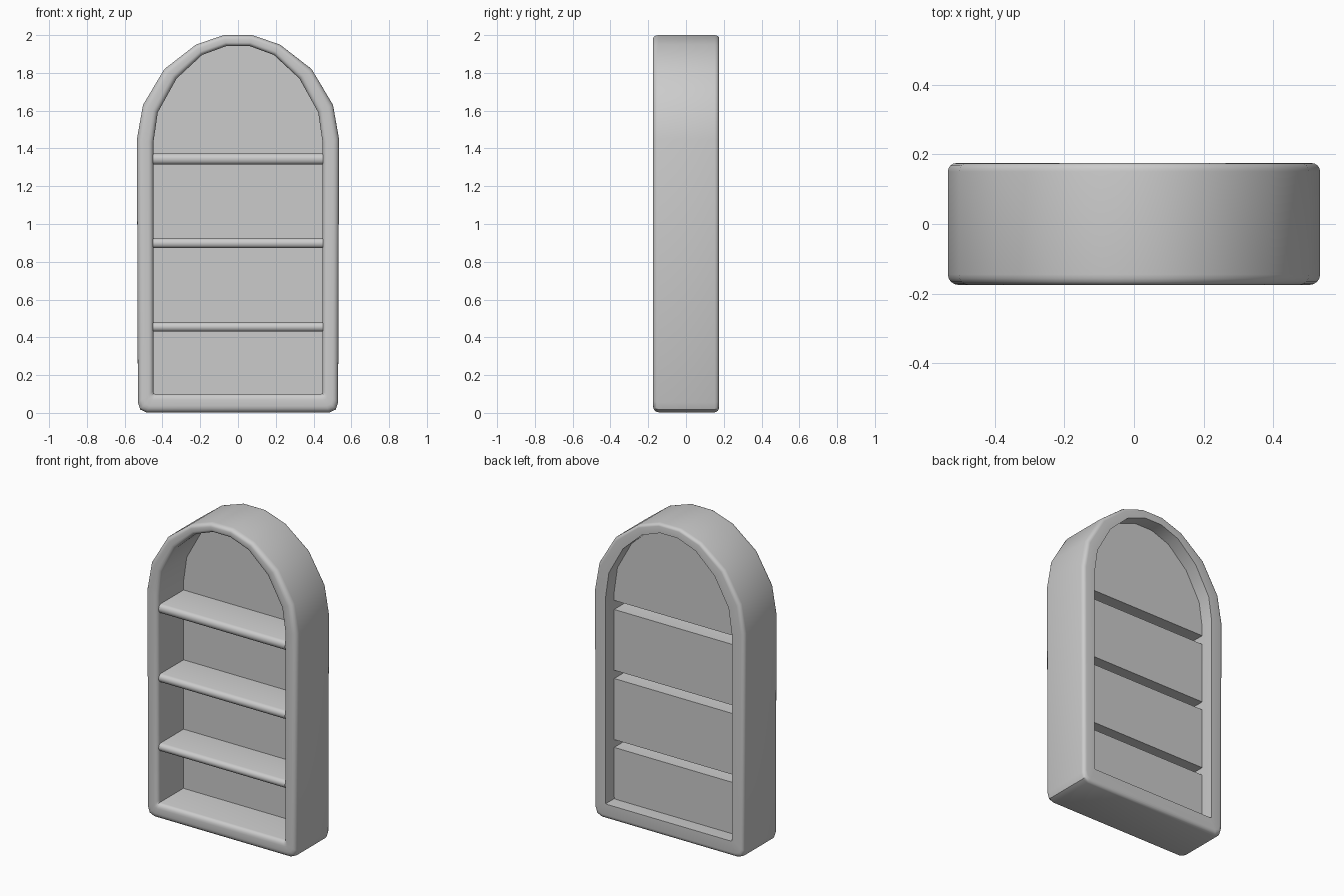
import bpy, bmesh, math

if "Cube" in bpy.data.objects:
    bpy.data.objects.remove(bpy.data.objects["Cube"])

Y_FRONT, Y_BACK, Y_PANEL = -0.175, 0.175, 0.088
SHELVES = [(0.43, 0.48), (0.872, 0.925), (1.315, 1.373)]


def make_object(name, verts, faces, recalc=True):
    bm = bmesh.new()
    vs = [bm.verts.new(v) for v in verts]
    for f in faces:
        bm.faces.new([vs[i] for i in f])
    if recalc:
        bmesh.ops.recalc_face_normals(bm, faces=bm.faces)
    me = bpy.data.meshes.new(name)
    bm.to_mesh(me)
    bm.free()
    ob = bpy.data.objects.new(name, me)
    bpy.context.collection.objects.link(ob)
    bpy.context.view_layer.objects.active = ob
    ob.select_set(True)
    bpy.ops.object.shade_smooth_by_angle(angle=math.radians(35))
    ob.select_set(False)
    return ob


def mirrored(half):
    return half + [(-x, z) for x, z in reversed(half)]


# Right half of the arch outlines, from bottom to top
outer = mirrored([(0.485, 0.003), (0.518, 0.018), (0.53, 0.055), (0.535, 1.45),
                  (0.503, 1.63), (0.39, 1.82), (0.222, 1.95), (0.075, 2.0)])
inner = mirrored([(0.435, 0.1), (0.447, 0.102), (0.448, 0.115), (0.448, 1.43),
                  (0.425, 1.59), (0.325, 1.77), (0.19, 1.895), (0.062, 1.942)])


# Frame: rounded cross-section (t = 0 inner, 1 outer) swept around the arch
def corner(t, y, rt, ry, a0, n=4):
    return [(t + rt * math.cos(math.radians(a0 + 90 * i / n)),
             y + ry * math.sin(math.radians(a0 + 90 * i / n))) for i in range(n + 1)]


section = (corner(0.32, Y_FRONT + 0.025, 0.32, 0.025, 180)
           + corner(0.65, Y_FRONT + 0.03, 0.35, 0.03, 270)
           + corner(0.72, Y_BACK - 0.024, 0.28, 0.024, 0)
           + [(0.0, Y_BACK)])
n, m = len(outer), len(section)
verts = [(ix + (ox - ix) * t, y, iz + (oz - iz) * t)
         for (ix, iz), (ox, oz) in zip(inner, outer) for t, y in section]
faces = [(i * m + j, i * m + (j + 1) % m,
          ((i + 1) % n) * m + (j + 1) % m, ((i + 1) % n) * m + j)
         for i in range(n) for j in range(m)]
make_object("arched_frame", verts, faces)

# Shelves: folded boards with a rounded front, open at the back
for k, (z0, z1) in enumerate(SHELVES):
    r, zc = (z1 - z0) / 2, (z0 + z1) / 2
    prof = [(Y_PANEL, z0)]
    for i in range(7):
        a = math.radians(-90 - 30 * i)
        prof.append((-0.14 + 0.024 * math.cos(a), zc + r * math.sin(a)))
    prof.append((Y_PANEL, z1))
    verts = [(x, y, z) for x in (-0.449, 0.449) for y, z in prof]
    p = len(prof)
    make_object(f"shelf_{k + 1}", verts,
                [(i, i + 1, p + i + 1, p + i) for i in range(p - 1)])

# Back panels: one per compartment, leaving the shelf grooves open behind
levels = [0.1] + [z for s in SHELVES for z in s]
for k in range(3):
    z0, z1 = levels[2 * k], levels[2 * k + 1]
    make_object(f"back_panel_{k + 1}",
                [(-0.449, Y_PANEL, z0), (0.449, Y_PANEL, z0),
                 (0.449, Y_PANEL, z1), (-0.449, Y_PANEL, z1)], [(0, 1, 2, 3)], False)
top = [(0.449, levels[-1])] + [c for c in inner if c[1] > 1.4] + [(-0.449, levels[-1])]
make_object("arched_back_panel", [(x, Y_PANEL, z) for x, z in top],
            [tuple(range(len(top)))], False)
